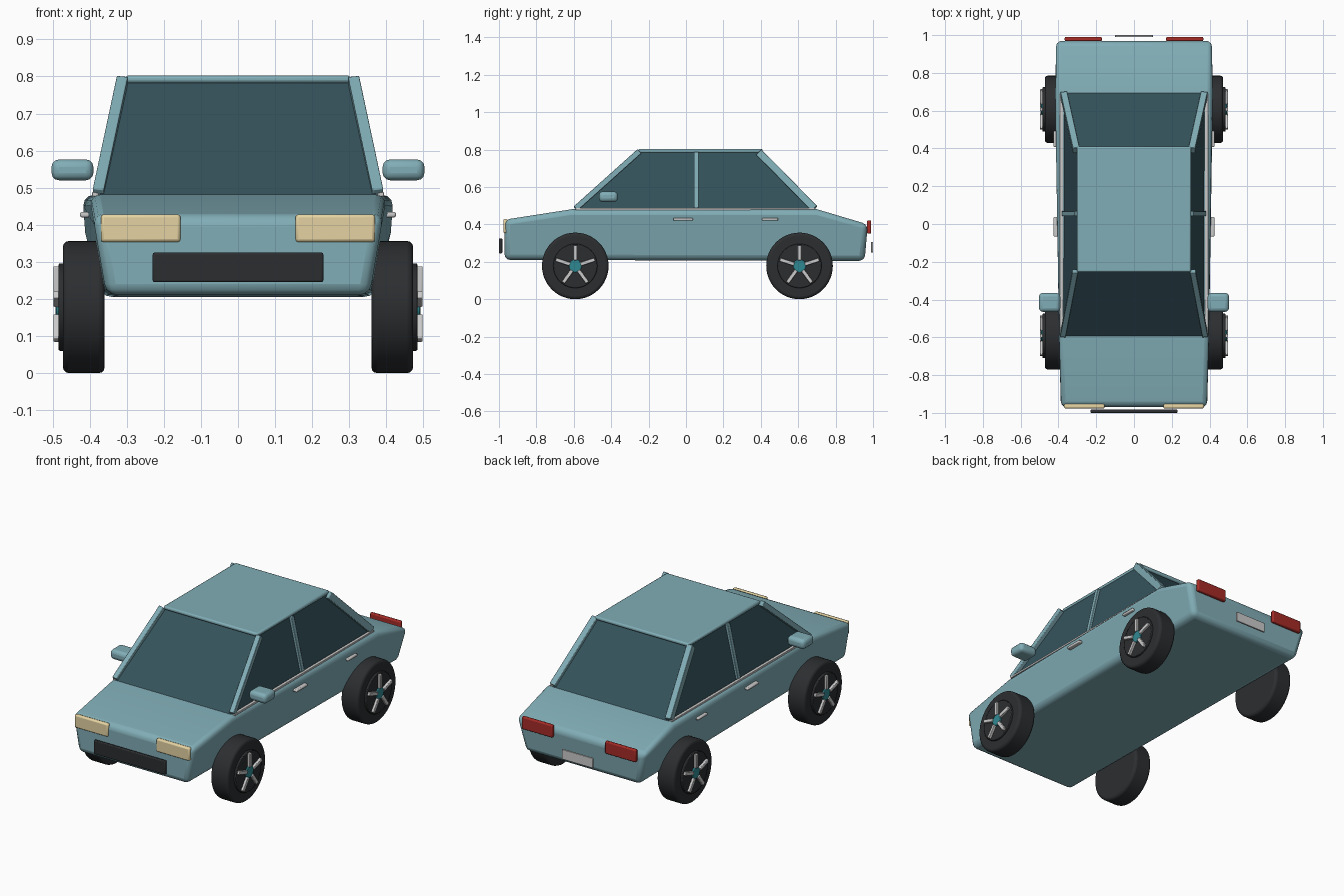
import bpy, bmesh
from math import pi, cos, sin, radians
from mathutils import Vector, Matrix

if "Cube" in bpy.data.objects:
    bpy.data.objects.remove(bpy.data.objects["Cube"])


def material(name, r, g, b):
    m = bpy.data.materials.new(name)
    m.diffuse_color = (r, g, b, 1)
    m.use_nodes = True
    m.node_tree.nodes["Principled BSDF"].inputs["Base Color"].default_value = m.diffuse_color
    return m


PAINT = material("paint", 0.22, 0.42, 0.47)
GLASS = material("glass", 0.035, 0.085, 0.105)
RUBBER = material("rubber", 0.025, 0.027, 0.03)
HUB = material("hub_paint", 0.03, 0.25, 0.29)
CREAM = material("headlight_lens", 0.78, 0.65, 0.36)
RED = material("taillight_lens", 0.38, 0.025, 0.02)


def finish(name, bm, mat=None, bevel=0, segments=2, smooth=True):
    bmesh.ops.recalc_face_normals(bm, faces=bm.faces)
    mesh = bpy.data.meshes.new(name)
    bm.to_mesh(mesh)
    bm.free()
    ob = bpy.data.objects.new(name, mesh)
    bpy.context.collection.objects.link(ob)
    if mat:
        mesh.materials.append(mat)
    if bevel:
        mod = ob.modifiers.new("bevel", 'BEVEL')
        mod.width, mod.segments, mod.limit_method = bevel, segments, 'ANGLE'
        mod.angle_limit = radians(35)
    if smooth:
        bpy.ops.object.select_all(action='DESELECT')
        ob.select_set(True)
        bpy.context.view_layer.objects.active = ob
        bpy.ops.object.shade_smooth_by_angle(angle=radians(30))
    return ob


def box(name, x, y, z, mat=None, bevel=0.004, segments=2):
    """Box given by its (min, max) range on each axis."""
    bm = bmesh.new()
    bmesh.ops.create_cube(bm, size=1)
    for v in bm.verts:
        v.co = [(r[0] + r[1]) / 2 + c * (r[1] - r[0]) for r, c in zip((x, y, z), v.co)]
    return finish(name, bm, mat, bevel, segments)


def beam(name, a, b, side, w, t, mat=None, bevel=0.003):
    """Bar from a to b, w wide along 'side', t thick across it."""
    a, b = Vector(a), Vector(b)
    d = (b - a).normalized()
    n = d.cross(Vector(side)).normalized()
    s = n.cross(d)
    bm = bmesh.new()
    bmesh.ops.create_cube(bm, size=1)
    for v in bm.verts:
        v.co = (a + b) / 2 + s * v.co.x * w + n * v.co.y * t + (b - a) * v.co.z
    return finish(name, bm, mat, bevel)


def disc(name, x, y, z, r, mat=None, bevel=0.004, segments=2):
    """Cylinder along x between the two x values."""
    bm = bmesh.new()
    bmesh.ops.create_cone(bm, cap_ends=True, segments=48, radius1=r, radius2=r,
                          depth=abs(x[1] - x[0]))
    bmesh.ops.transform(bm, verts=bm.verts, matrix=Matrix.Translation(
        ((x[0] + x[1]) / 2, y, z)) @ Matrix.Rotation(pi / 2, 4, 'Y'))
    return finish(name, bm, mat, bevel, segments)


def prism(name, profile, mat, bevel=0, segments=2):
    """Side profile of (y, z, half width), closed across x."""
    bm = bmesh.new()
    left = [bm.verts.new((-w, y, z)) for y, z, w in profile]
    right = [bm.verts.new((w, y, z)) for y, z, w in profile]
    bm.faces.new(left)
    bm.faces.new(right[::-1])
    for i in range(len(profile)):
        j = (i + 1) % len(profile)
        bm.faces.new((left[i], left[j], right[j], right[i]))
    return finish(name, bm, mat, bevel, segments)


# Lower body and glass cabin
prism("body", [(-0.97, 0.21, 0.355), (-0.97, 0.425, 0.392), (-0.61, 0.481, 0.402),
               (0.70, 0.481, 0.418), (0.972, 0.40, 0.42), (0.955, 0.205, 0.37)],
      PAINT, 0.03, 3)
prism("cabin_glass", [(-0.595, 0.46, 0.375), (-0.595, 0.48, 0.373), (-0.24, 0.785, 0.30),
                      (0.395, 0.785, 0.30), (0.695, 0.48, 0.373), (0.695, 0.46, 0.375)], GLASS)
box("roof", (-0.303, 0.303), (-0.255, 0.41), (0.782, 0.803), PAINT, 0.008, 2)

# Front and rear fittings on the centre line
box("grille", (-0.23, 0.23), (-1.0, -0.982), (0.245, 0.325), RUBBER, 0.005)
box("number_plate", (-0.1, 0.1), (0.99, 1.0), (0.25, 0.307), None, 0.002)

for s, side in ((-1, "left"), (1, "right")):
    def span(a, b):
        return tuple(sorted((s * a, s * b)))

    # Pillars
    beam(f"front_pillar_{side}", (s * 0.377, -0.59, 0.485), (s * 0.312, -0.25, 0.79),
         (1, 0, 0), 0.03, 0.03, PAINT)
    beam(f"middle_pillar_{side}", (s * 0.372, 0.055, 0.485), (s * 0.304, 0.055, 0.785),
         (0, 1, 0), 0.026, 0.022, PAINT)
    beam(f"rear_pillar_{side}", (s * 0.372, 0.687, 0.485), (s * 0.306, 0.39, 0.785),
         (1, 0, 0), 0.036, 0.04, PAINT)

    # Side trim, handles and mirrors
    box(f"belt_trim_{side}", span(0.376, 0.394), (-0.59, 0.69), (0.476, 0.488), None, 0.002)
    for end, y in (("front", -0.015), ("rear", 0.45)):
        h = 0.052 if end == "front" else 0.043
        box(f"{end}_handle_{side}", span(0.395, 0.426), (y - h, y + h),
            (0.42, 0.435), None, 0.005)
    box(f"mirror_{side}", span(0.39, 0.503), (-0.465, -0.365), (0.52, 0.576), PAINT, 0.02, 3)

    # Lamps
    box(f"headlight_{side}", span(0.155, 0.37), (-0.977, -0.952), (0.353, 0.428), CREAM, 0.008)
    box(f"taillight_{side}", span(0.17, 0.367), (0.968, 0.99), (0.35, 0.422), RED, 0.006)

    # Wheels: tyre, dark rim, five spokes and hub
    for end, y in (("front", -0.592), ("rear", 0.607)):
        z = 0.178
        tag = f"{end}_{side}"
        disc(f"tyre_{tag}", (s * 0.36, s * 0.472), y, z, 0.178, RUBBER, 0.015, 3)
        disc(f"rim_{tag}", (s * 0.46, s * 0.484), y, z, 0.118, RUBBER, 0.004)
        disc(f"hub_{tag}", (s * 0.475, s * 0.492), y, z, 0.034, HUB, 0.003)
        for k in range(5):
            a = pi / 2 + k * 2 * pi / 5
            p, q = [(s * 0.489, y + r * cos(a), z + r * sin(a)) for r in (0.03, 0.11)]
            beam(f"spoke_{k + 1}_{tag}", p, q, (1, 0, 0), 0.018, 0.02, None, 0.003)
